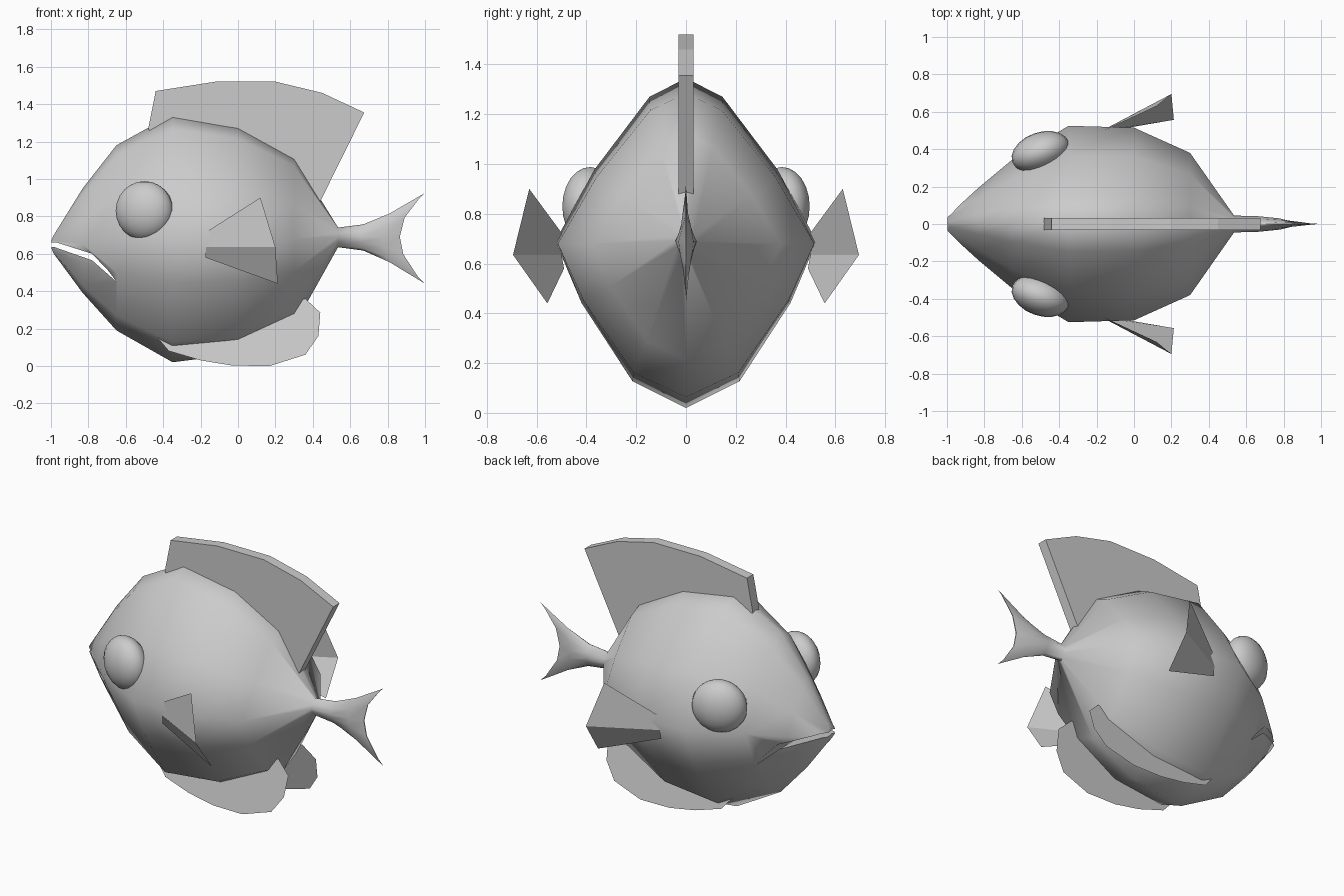
import bpy, bmesh, math

if "Cube" in bpy.data.objects:
    bpy.data.objects.remove(bpy.data.objects["Cube"])


def make_mesh(name, verts, faces):
    mesh = bpy.data.meshes.new(name)
    mesh.from_pydata(verts, [], faces)
    bm = bmesh.new()
    bm.from_mesh(mesh)
    bmesh.ops.recalc_face_normals(bm, faces=bm.faces)
    bm.to_mesh(mesh)
    bm.free()
    obj = bpy.data.objects.new(name, mesh)
    bpy.context.collection.objects.link(obj)
    return obj


def prism(name, outline, half):
    """Side-view (x, z) outline extruded along y."""
    n = len(outline)
    verts = [(x, y, z) for y in (-half, half) for x, z in outline]
    faces = [list(range(n)), list(range(2 * n - 1, n - 1, -1))]
    faces += [(i, (i + 1) % n, n + (i + 1) % n, n + i) for i in range(n)]
    return make_mesh(name, verts, faces)


def smooth(obj, angle):
    bpy.ops.object.select_all(action='DESELECT')
    obj.select_set(True)
    bpy.context.view_layer.objects.active = obj
    bpy.ops.object.shade_smooth_by_angle(angle=math.radians(angle))


# body and forked tail: rings of (x centre, x edge, top, middle, bottom, half width)
stations = [
    (-1.0, -0.985, 0.70, 0.65, 0.60, 0.04),
    (-0.83, -0.83, 0.95, 0.65, 0.39, 0.195),
    (-0.65, -0.65, 1.18, 0.68, 0.19, 0.345),
    (-0.35, -0.35, 1.345, 0.69, 0.02, 0.525),
    (0.0, 0.0, 1.285, 0.68, 0.063, 0.515),
    (0.30, 0.30, 1.12, 0.68, 0.215, 0.38),
    (0.535, 0.535, 0.74, 0.69, 0.635, 0.045),
    (0.66, 0.67, 0.757, 0.69, 0.617, 0.042),
    (0.78, 0.81, 0.815, 0.69, 0.555, 0.03),
    (0.865, 1.0, 0.925, 0.69, 0.44, 0.003),
]
half_ring = [(0, 1), (0.28, 0.885), (0.70, 0.44), (1, 0), (0.8, -0.37), (0.41, -0.84), (0, -1)]
ring = half_ring + [(-y, z) for y, z in half_ring[-2:0:-1]]
n = len(ring)
verts, faces = [], []
for xc, xe, top, mid, bottom, width in stations:
    for fy, fz in ring:
        z = mid + fz * ((top - mid) if fz > 0 else (mid - bottom))
        verts.append((xc + (xe - xc) * fz * fz, fy * width, z))
for s in range(len(stations) - 1):
    for i in range(n):
        a, b = s * n + i, s * n + (i + 1) % n
        faces.append((a, b, b + n, a + n))
faces.append(list(range(n)))
# the tail end is closed with strips across its thin edge
last = (len(stations) - 1) * n
for i in range(n // 2):
    quad = [last + i, last + i + 1, last + (n - i - 1) % n, last + (n - i) % n]
    faces.append(list(dict.fromkeys(quad)))
body = make_mesh("body", verts, faces)

# mouth opening cut through the snout
mouth = prism("mouth_cutter", [(-1.1, 0.665), (-0.97, 0.66), (-0.78, 0.60), (-0.69, 0.505),
                               (-0.65, 0.45), (-0.78, 0.565), (-0.98, 0.635), (-1.1, 0.64)], 0.6)
mouth.hide_render = True
cut = body.modifiers.new("mouth", 'BOOLEAN')
cut.operation, cut.solver, cut.object = 'DIFFERENCE', 'EXACT', mouth
bpy.context.view_layer.objects.active = body
bpy.ops.object.modifier_apply(modifier=cut.name)
bpy.data.objects.remove(mouth)
smooth(body, 60)

# dorsal fin
prism("dorsal_fin", [(-0.48, 1.27), (-0.44, 1.47), (-0.12, 1.52), (0.20, 1.52), (0.45, 1.46),
                     (0.675, 1.355), (0.44, 0.88), (0.28, 1.05), (0, 1.2), (-0.35, 1.25),
                     (-0.46, 1.22)], 0.031)

ventral = [(-0.43, 0.15), (-0.37, 0.08), (-0.2, 0.03), (-0.03, 0.002), (0.17, 0.0),
           (0.36, 0.06), (0.43, 0.16), (0.44, 0.285), (0.36, 0.36), (0.22, 0.34),
           (-0.1, 0.24), (-0.38, 0.2)]
pectoral = [(-0.18, 0.49, 0.71), (0.12, 0.63, 0.90), (0.20, 0.695, 0.635),
            (-0.17, 0.50, 0.635), (-0.175, 0.49, 0.58), (0.213, 0.557, 0.44)]
for side, label in ((-1, "right"), (1, "left")):
    # eye: flattened ball following the slope of the cheek
    bpy.ops.mesh.primitive_uv_sphere_add(segments=20, ring_count=12, radius=1,
                                         location=(-0.5, side * 0.385, 0.83),
                                         rotation=(0, 0, side * math.radians(20)))
    eye = bpy.context.object
    eye.name = label + "_eye"
    eye.scale = (0.16, 0.105, 0.158)
    smooth(eye, 60)
    # ventral fin: thin sheet splayed outward toward the bottom
    make_mesh(label + "_ventral_fin",
              [(x, side * (0.203 - 0.24 * z), z) for x, z in ventral],
              [list(range(len(ventral)))])
    # pectoral fin: sheet folded along its middle
    make_mesh(label + "_pectoral_fin", [(x, side * y, z) for x, y, z in pectoral],
              [(0, 1, 2, 3), (3, 2, 5, 4)])
